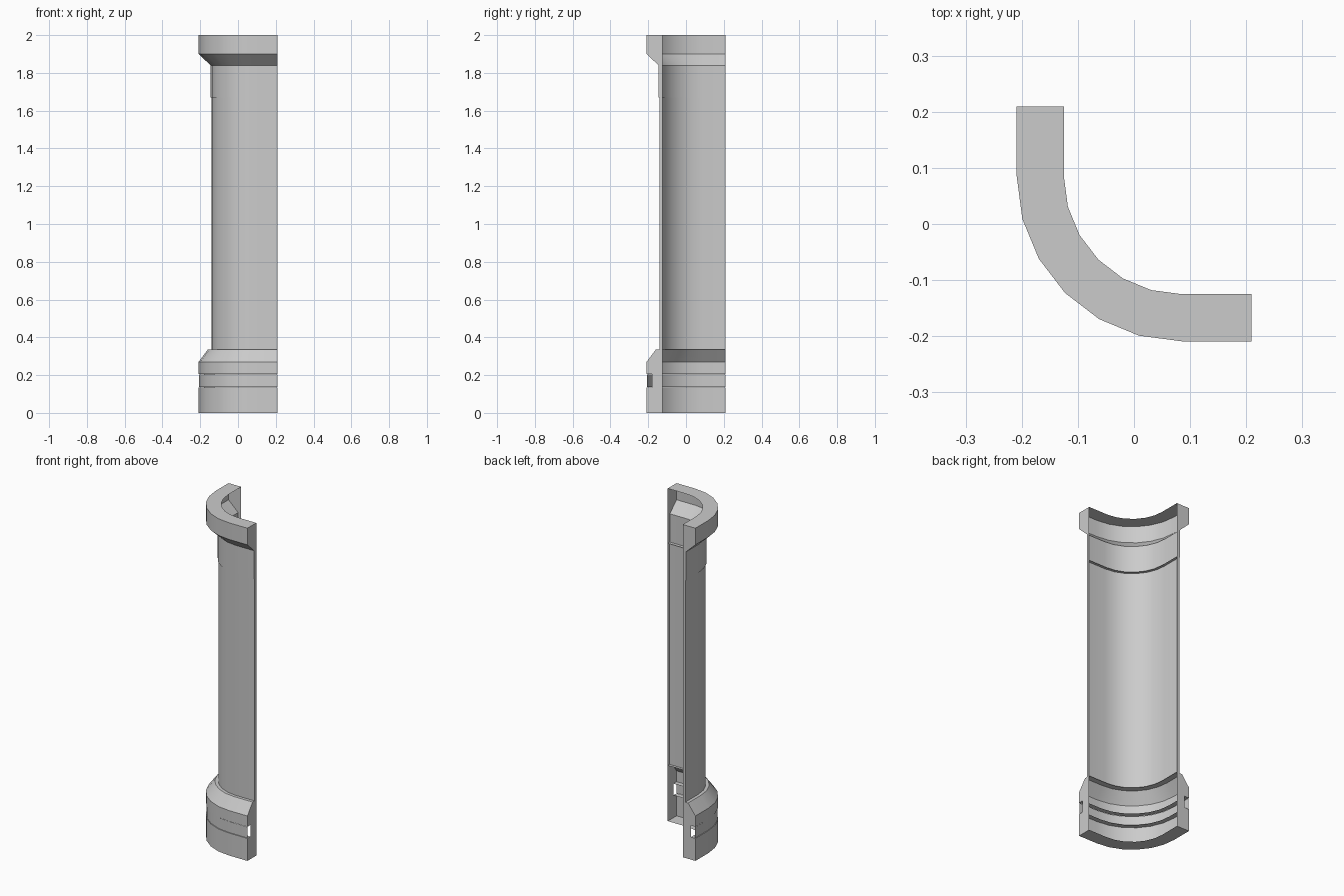
import bpy, bmesh, math

cube = bpy.data.objects.get("Cube")
if cube:
    bpy.data.objects.remove(cube, do_unlink=True)

# Single plain material
GREY = (0.6, 0.6, 0.6, 1)
stone = bpy.data.materials.new("plain_grey")
stone.use_nodes = True
stone.diffuse_color = GREY
stone.node_tree.nodes["Principled BSDF"].inputs["Base Color"].default_value = GREY

END = 0.209        # where both arms stop
INNER = 0.125      # inner line of the wall
CENTRE = 0.085     # centre of the rounded corner
STEPS = 6


def path(depth):
    """Quarter-round corner with two straight arms, offset outward by depth."""
    radius = CENTRE + INNER + depth
    points = [(-INNER - depth, END)]
    for i in range(STEPS + 1):
        a = math.pi + math.pi / 2 * i / STEPS
        points.append((CENTRE + radius * math.cos(a), CENTRE + radius * math.sin(a)))
    points.append((END, -INNER - depth))
    return points


def sweep(name, profile, skip=(), caps=True):
    """Sweep a (depth, height) profile along the corner, open on the inside."""
    bm = bmesh.new()
    rows = [[bm.verts.new((x, y, z)) for x, y in path(d)] for d, z in profile]
    for k in range(len(rows) - 1):
        if k in skip:
            continue
        low, high = rows[k], rows[k + 1]
        for i in range(len(low) - 1):
            bm.faces.new((low[i], low[i + 1], high[i + 1], high[i]))
    if caps:
        bm.faces.new([row[0] for row in rows])
        bm.faces.new([row[-1] for row in reversed(rows)])
    bmesh.ops.delete(bm, geom=[v for v in bm.verts if not v.link_faces], context='VERTS')
    mesh = bpy.data.meshes.new(name)
    bm.to_mesh(mesh)
    bm.free()
    mesh.materials.append(stone)
    obj = bpy.data.objects.new(name, mesh)
    bpy.context.collection.objects.link(obj)
    bpy.ops.object.select_all(action='DESELECT')
    obj.select_set(True)
    bpy.context.view_layer.objects.active = obj
    bpy.ops.object.shade_smooth_by_angle(angle=math.radians(30))
    return obj


FULL, SLOT, NECK, SHAFT = 0.084, 0.054, 0.02, 0.0165

# Flared base with a slot running around it, open at both ends
sweep("base", [(0, 0), (FULL, 0), (FULL, 0.135), (SLOT, 0.135), (SLOT, 0.205),
               (FULL, 0.205), (FULL, 0.27), (0.035, 0.335), (0, 0.335)], skip=(3,))

# Band covering the slot
sweep("base_band", [(FULL - 0.002, 0.137), (FULL - 0.002, 0.203)], caps=False)

# Long thin shaft with end flanges
sweep("shaft", [(0, 0.335), (SHAFT, 0.335), (SHAFT, 1.67), (0, 1.67)], skip=(0, 2))

# Capital with a sloped underside
sweep("capital", [(0, 1.67), (NECK, 1.67), (NECK, 1.84), (FULL, 1.9), (FULL, 2), (0, 2)])
